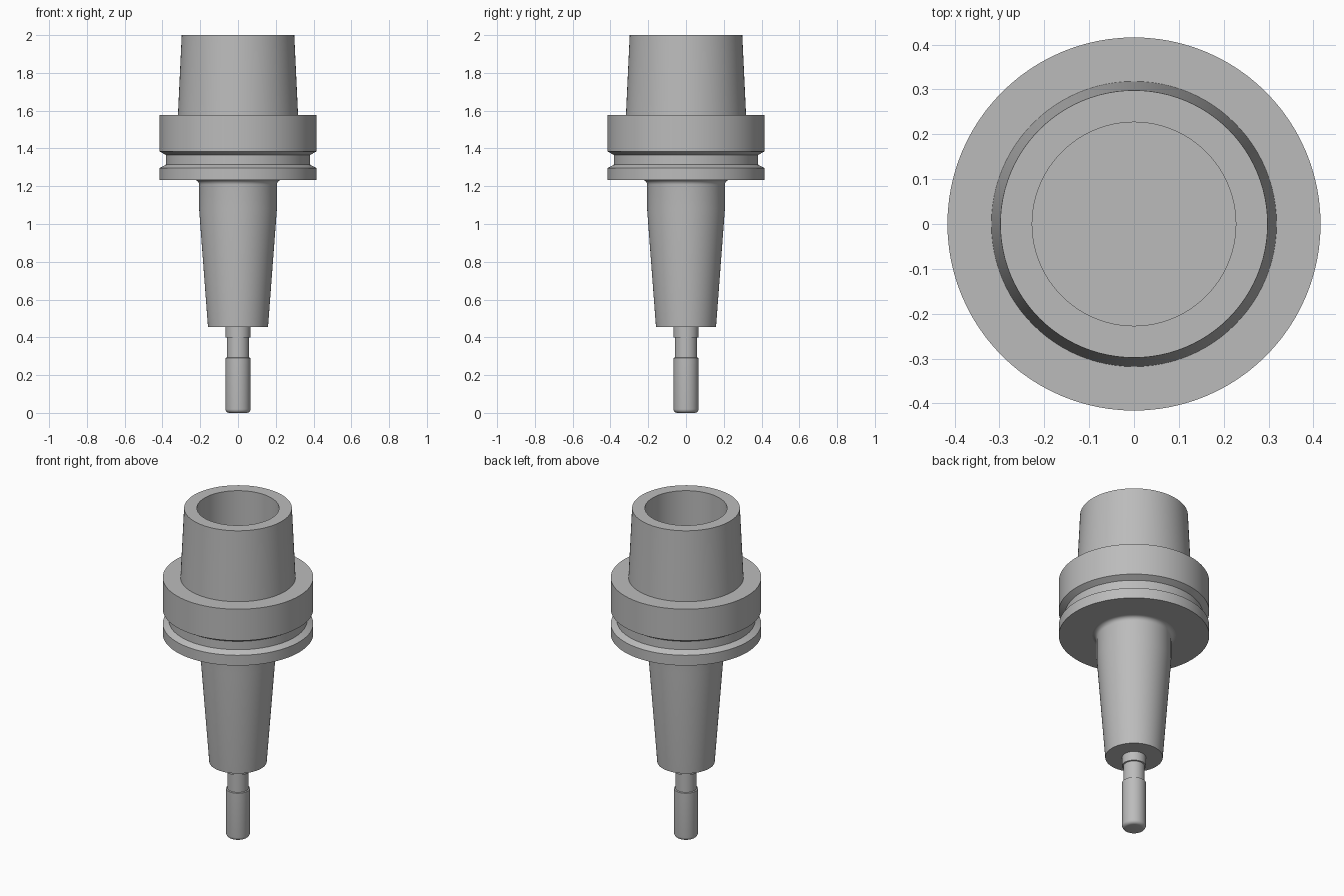
import bpy
from math import cos, sin, pi, radians

cube = bpy.data.objects.get("Cube")
if cube:
    bpy.data.objects.remove(cube, do_unlink=True)

SEGMENTS = 96

steel = bpy.data.materials.new("grey_steel")
steel.use_nodes = True
colour = (0.5, 0.5, 0.5, 1)
steel.diffuse_color = colour
bsdf = next(n for n in steel.node_tree.nodes if n.type == 'BSDF_PRINCIPLED')
bsdf.inputs["Base Color"].default_value = colour


def arc(r, z, radius, start, end, steps=6):
    """Profile points of a rounded edge, angles in degrees."""
    angles = [radians(start + (end - start) * i / steps) for i in range(steps + 1)]
    return [(r + radius * cos(a), z + radius * sin(a)) for a in angles]


def lathe(name, profile):
    """Turn a (radius, height) profile, listed top to bottom, about the z axis."""
    verts, faces, rings = [], [], []
    for r, z in profile:
        start = len(verts)
        if r == 0:
            verts.append((0, 0, z))
            rings.append([start] * SEGMENTS)
        else:
            for i in range(SEGMENTS):
                a = 2 * pi * i / SEGMENTS
                verts.append((r * cos(a), r * sin(a), z))
            rings.append(list(range(start, start + SEGMENTS)))
    for top, low in zip(rings, rings[1:]):
        for i in range(SEGMENTS):
            j = (i + 1) % SEGMENTS
            corners = (top[i], low[i], low[j], top[j])
            faces.append(tuple(dict.fromkeys(corners)))
    mesh = bpy.data.meshes.new(name)
    mesh.from_pydata(verts, [], faces)
    mesh.materials.append(steel)
    obj = bpy.data.objects.new(name, mesh)
    bpy.context.collection.objects.link(obj)
    bpy.ops.object.select_all(action='DESELECT')
    obj.select_set(True)
    bpy.context.view_layer.objects.active = obj
    bpy.ops.object.shade_smooth_by_angle(angle=radians(25))
    return obj


# Hollow tapered shank: bore floor, bore wall, rim, outer cone
lathe("tapered_shank", [(0, 1.577), (0.227, 1.577), (0.227, 2), (0.298, 2), (0.318, 1.577)])

# Flange with gripper groove
lathe("grooved_flange", [
    (0.318, 1.577), (0.416, 1.577), (0.416, 1.385), (0.382, 1.365),
    (0.382, 1.314), (0.416, 1.296), (0.416, 1.233), (0.231, 1.233)])

# Nose: fillet under the flange, short cylinder, long cone, flat end
lathe("tapered_nose",
      arc(0.231, 1.208, 0.025, 90, 180) + [(0.206, 1.08), (0.159, 0.455), (0.066, 0.455)])

# Tool: collar, relieved neck, cutting end with rounded tip
lathe("tool_bit",
      [(0.066, 0.455), (0.066, 0.4), (0.059, 0.398), (0.059, 0.293), (0.066, 0.291)]
      + arc(0.046, 0.02, 0.02, 0, -90) + [(0, 0)])
